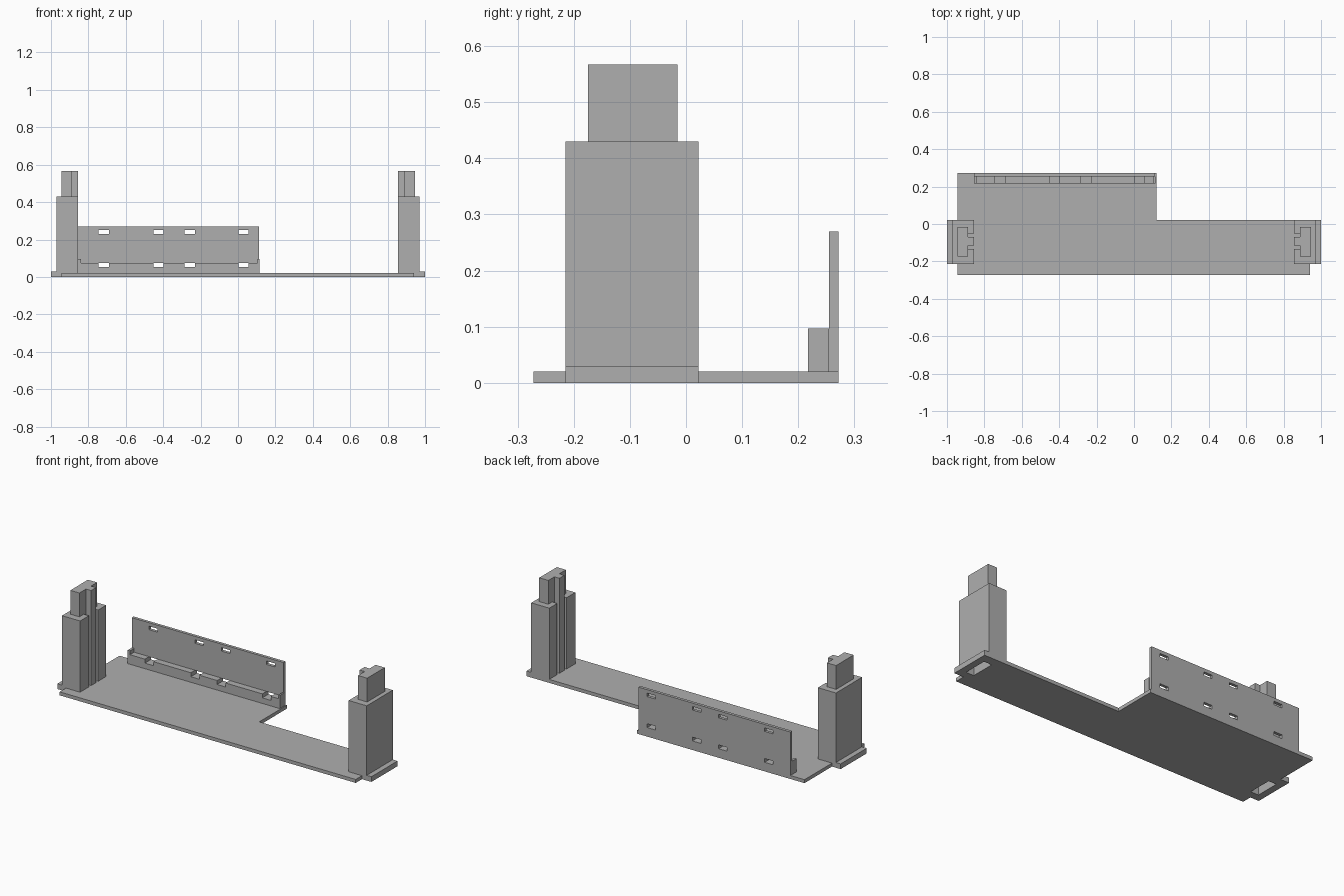
import bpy
import bmesh

cube = bpy.data.objects.get("Cube")
if cube:
    bpy.data.objects.remove(cube, do_unlink=True)

grey = bpy.data.materials.new("plain grey")
grey.use_nodes = True
colour = (0.43, 0.43, 0.43, 1)
grey.diffuse_color = colour
grey.node_tree.nodes["Principled BSDF"].inputs["Base Color"].default_value = colour


def prism(name, outline, z0, z1):
    """Extrude an xy outline from z0 up to z1."""
    bm = bmesh.new()
    face = bm.faces.new([bm.verts.new((x, y, z0)) for x, y in outline])
    top = bmesh.ops.extrude_face_region(bm, geom=[face])["geom"]
    for v in top:
        if isinstance(v, bmesh.types.BMVert):
            v.co.z = z1
    bmesh.ops.recalc_face_normals(bm, faces=bm.faces)
    mesh = bpy.data.meshes.new(name)
    bm.to_mesh(mesh)
    bm.free()
    mesh.materials.append(grey)
    ob = bpy.data.objects.new(name, mesh)
    bpy.context.collection.objects.link(ob)
    return ob


def box(name, x, y, z):
    outline = [(x[0], y[0]), (x[1], y[0]), (x[1], y[1]), (x[0], y[1])]
    return prism(name, outline, z[0], z[1])


def cut(target, x, y, z):
    """Remove a box from the target."""
    cutter = box("cutter", x, y, z)
    cutter.hide_render = True
    mod = target.modifiers.new("cut", "BOOLEAN")
    mod.operation = "DIFFERENCE"
    mod.solver = "EXACT"
    mod.object = cutter
    bpy.context.view_layer.objects.active = target
    bpy.ops.object.modifier_apply(modifier=mod.name)
    bpy.data.objects.remove(cutter, do_unlink=True)


# L-shaped base plate
base = prism("base_plate", [(-0.945, -0.272), (0.94, -0.272), (0.94, 0.022),
                            (0.12, 0.022), (0.12, 0.272), (-0.945, 0.272)], 0, 0.02)

# Towers at both ends: foot, grooved post, narrower top with a guide rail
for side, s in (("left", 1), ("right", -1)):
    def span(a, b):
        return tuple(sorted((s * a, s * b)))

    foot = box(side + "_foot", span(0.94, 1.0), (-0.215, 0.022), (0, 0.03))
    inner, deep = 0.855, 0.887
    outline = [(0.97, -0.215), (0.97, 0.022), (inner, 0.022)]
    for y0, y1 in ((-0.05, -0.07), (-0.115, -0.135)):
        outline += [(inner, y0), (deep, y0), (deep, y1), (inner, y1)]
    outline.append((inner, -0.215))
    post = prism(side + "_post", [(s * x, y) for x, y in outline], 0.02, 0.43)
    rail = [(0.945, -0.175), (0.945, -0.015), (deep, -0.015), (deep, -0.07),
            (inner, -0.07), (inner, -0.115), (deep, -0.115), (deep, -0.175)]
    prism(side + "_post_top", [(s * x, y) for x, y in rail], 0.43, 0.567)
    # Socket open on the underside
    for part in (base, foot, post):
        cut(part, span(0.91, 0.96), (-0.17, -0.03), (-0.05, 0.12))

# Back wall and its notched ledge, with slots at two heights
wall = box("back_wall", (-0.855, 0.112), (0.255, 0.272), (0.02, 0.27))
ledge = box("wall_ledge", (-0.84, 0.105), (0.217, 0.255), (0.02, 0.075))
for x in (-0.718, -0.425, -0.258, 0.03):
    slot = (x - 0.027, x + 0.027)
    cut(wall, slot, (0.2, 0.3), (0.23, 0.25))
    cut(wall, slot, (0.2, 0.3), (0.052, 0.074))
    cut(ledge, slot, (0.2, 0.3), (0.052, 0.1))
box("ledge_end_right", (-0.855, -0.84), (0.217, 0.255), (0.02, 0.097))
box("ledge_end_left", (0.105, 0.115), (0.217, 0.255), (0.02, 0.097))
